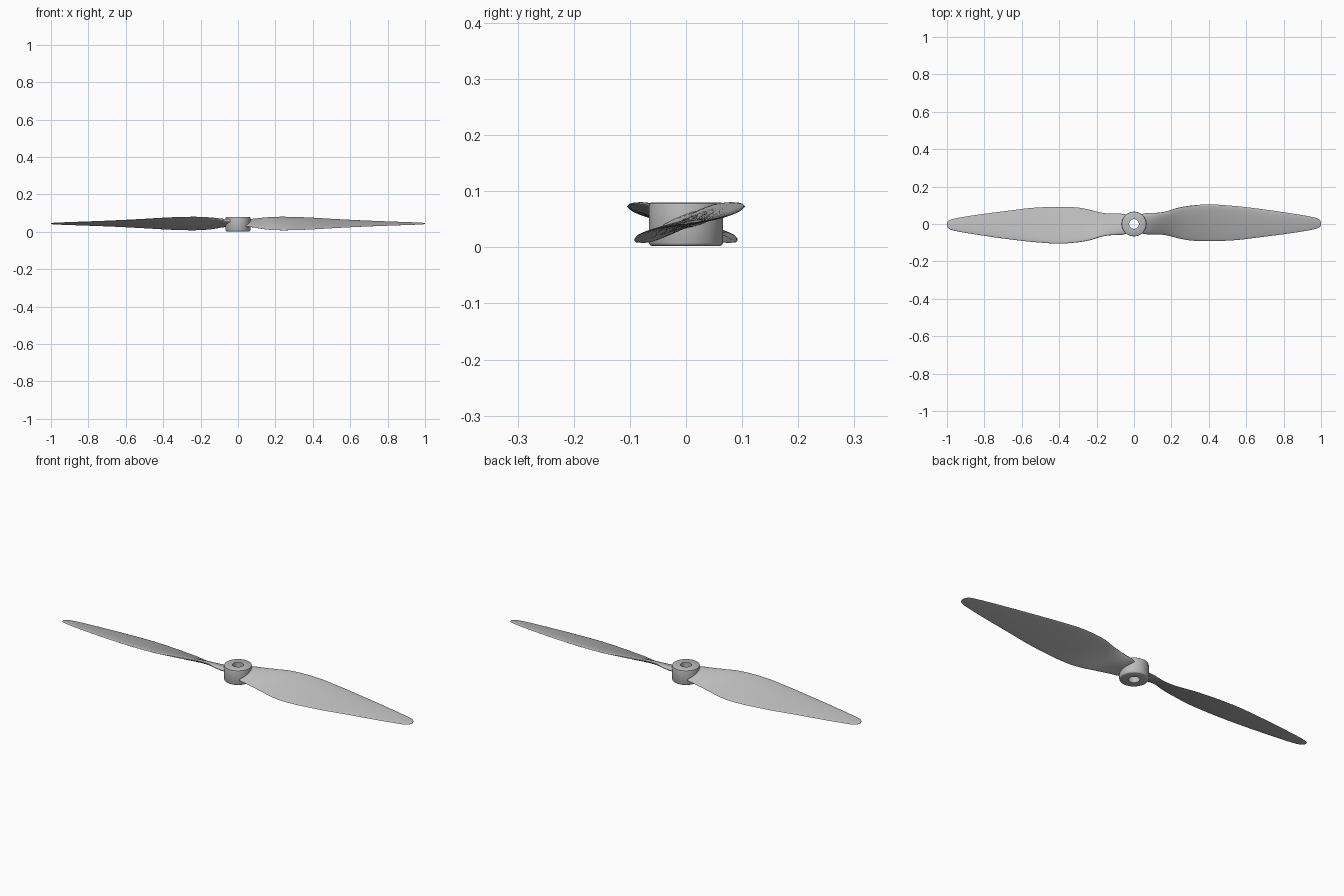
import bpy, bmesh, math

old = bpy.data.objects.get("Cube")
if old:
    bpy.data.objects.remove(old, do_unlink=True)

grey = bpy.data.materials.new("plain grey")
grey.use_nodes = True
colour = (0.5, 0.5, 0.5, 1)
grey.diffuse_color = colour
grey.node_tree.nodes["Principled BSDF"].inputs["Base Color"].default_value = colour

MID_Z = 0.043
SECTION = 16     # points along each side of the blade section
STEPS = 5        # sections between neighbouring stations

# Blade stations: distance, leading y, trailing y, half rise, thickness
STATIONS = [
    (0.03, 0.050, -0.050, 0.014, 0.030),
    (0.07, 0.059, -0.055, 0.017, 0.028),
    (0.12, 0.060, -0.055, 0.026, 0.024),
    (0.17, 0.067, -0.060, 0.032, 0.021),
    (0.24, 0.088, -0.077, 0.035, 0.018),
    (0.31, 0.099, -0.089, 0.034, 0.017),
    (0.40, 0.105, -0.092, 0.030, 0.016),
    (0.52, 0.098, -0.088, 0.023, 0.014),
    (0.68, 0.080, -0.070, 0.015, 0.012),
    (0.84, 0.057, -0.049, 0.009, 0.009),
    (0.95, 0.038, -0.031, 0.005, 0.007),
    (0.98, 0.030, -0.023, 0.004, 0.006),
    (0.995, 0.019, -0.014, 0.002, 0.004),
    (1.0, 0.008, -0.004, 0.001, 0.003),
]


def finish(bm, name):
    bmesh.ops.recalc_face_normals(bm, faces=bm.faces)
    mesh = bpy.data.meshes.new(name)
    bm.to_mesh(mesh)
    bm.free()
    mesh.materials.append(grey)
    obj = bpy.data.objects.new(name, mesh)
    bpy.context.collection.objects.link(obj)
    bpy.ops.object.select_all(action="DESELECT")
    obj.select_set(True)
    bpy.context.view_layer.objects.active = obj
    bpy.ops.object.shade_smooth_by_angle(angle=math.radians(40))
    return obj


def bridge(bm, a, b):
    for i in range(len(a)):
        j = (i + 1) % len(a)
        bm.faces.new((a[i], a[j], b[j], b[i]))


def smooth_stations():
    """Monotone cubic curve through the stations, by distance."""
    out = []
    last = len(STATIONS) - 1

    def slope(i, k):
        if i in (0, last):
            return 0 if i == 0 else (STATIONS[i][k] - STATIONS[i - 1][k]) / (STATIONS[i][0] - STATIONS[i - 1][0])
        p, c, n = STATIONS[i - 1], STATIONS[i], STATIONS[i + 1]
        d1, d2 = (c[k] - p[k]) / (c[0] - p[0]), (n[k] - c[k]) / (n[0] - c[0])
        return 0 if d1 * d2 <= 0 else 2 * d1 * d2 / (d1 + d2)

    for i in range(last):
        a, b = STATIONS[i], STATIONS[i + 1]
        h = b[0] - a[0]
        for s in range(STEPS):
            t = s / STEPS
            row = [a[0] + h * t]
            for k in range(1, len(a)):
                row.append((2 * t**3 - 3 * t**2 + 1) * a[k] + (t**3 - 2 * t**2 + t) * h * slope(i, k)
                           + (3 * t**2 - 2 * t**3) * b[k] + (t**3 - t**2) * h * slope(i + 1, k))
            out.append(row)
    out.append(list(STATIONS[-1]))
    return out


# Twisted blade with an airfoil section, turned half round for its twin
def blade(name, side):
    bm = bmesh.new()
    previous = None
    for x, lead, trail, rise, thick in smooth_stations():
        ring = []
        for i in range(2 * SECTION):
            angle = math.pi * i / SECTION
            t = (1 - math.cos(angle)) / 2
            y = lead + (trail - lead) * t
            bulge = math.sin(angle) * (1.15 - 0.5 * t) * thick
            bulge *= 0.65 if i < SECTION else 0.35
            z = MID_Z + rise * (1 - 2 * t) + bulge
            ring.append(bm.verts.new((side * x, side * y, z)))
        if previous:
            bridge(bm, previous, ring)
        else:
            bm.faces.new(ring)
        previous = ring
    bm.faces.new(previous)
    return finish(bm, name)


blade("left_blade", 1)
blade("right_blade", -1)

# Hub: lathed ring with softened rims and a through hole
PROFILE = [(0.026, 0.002), (0.060, 0.002), (0.064, 0.004), (0.066, 0.008),
           (0.066, 0.074), (0.065, 0.078), (0.062, 0.080), (0.026, 0.080)]
SIDES = 64
bm = bmesh.new()
rings = []
for s in range(SIDES):
    a = 2 * math.pi * s / SIDES
    rings.append([bm.verts.new((r * math.cos(a), r * math.sin(a), z)) for r, z in PROFILE])
for s in range(SIDES):
    bridge(bm, rings[s], rings[(s + 1) % SIDES])
finish(bm, "hub")
